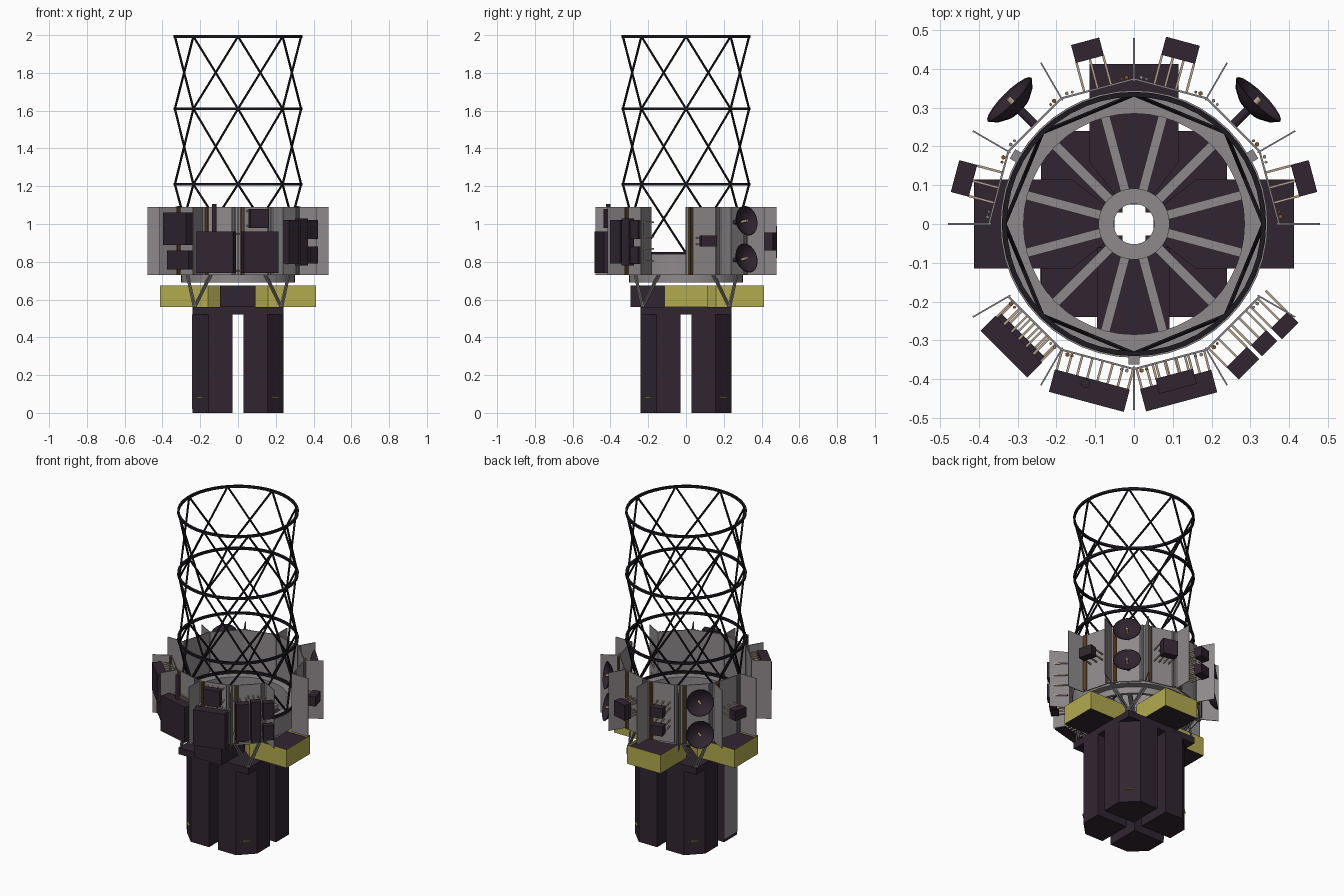
import bpy, bmesh, math
from math import sin, cos, radians, pi
from mathutils import Matrix, Vector

if "Cube" in bpy.data.objects:
    bpy.data.objects.remove(bpy.data.objects["Cube"])


def material(name, r, g, b):
    m = bpy.data.materials.new(name)
    lin = lambda c: ((c + 0.055) / 1.055) ** 2.4 if c > 0.04 else c / 12.92
    m.diffuse_color = (lin(r), lin(g), lin(b), 1)
    m.use_nodes = True
    m.node_tree.nodes["Principled BSDF"].inputs["Base Color"].default_value = m.diffuse_color
    return m


DARK = material("dark_plum", 0.19, 0.145, 0.19)
BLACK = material("truss_black", 0.115, 0.10, 0.125)
GREY = material("panel_grey", 0.56, 0.54, 0.55)
OLIVE = material("olive_yellow", 0.70, 0.67, 0.31)
BROWN = material("pipe_brown", 0.50, 0.34, 0.16)
TAN = material("feed_tan", 0.72, 0.64, 0.55)


def finish(name, bm, *mats, smooth=False):
    bmesh.ops.recalc_face_normals(bm, faces=bm.faces)
    me = bpy.data.meshes.new(name)
    bm.to_mesh(me)
    bm.free()
    for m in mats:
        me.materials.append(m)
    ob = bpy.data.objects.new(name, me)
    bpy.context.collection.objects.link(ob)
    if smooth:
        bpy.context.view_layer.objects.active = ob
        ob.select_set(True)
        bpy.ops.object.shade_smooth_by_angle(angle=radians(40))
        ob.select_set(False)
    return ob


def box(bm, lo, hi, deg=0):
    """Box between two corners; local x = radial direction, turned by deg around z."""
    c = [(a + b) / 2 for a, b in zip(lo, hi)]
    s = [b - a for a, b in zip(lo, hi)]
    m = (Matrix.Rotation(radians(deg), 4, 'Z') @ Matrix.Translation(c)
         @ Matrix.Diagonal((*s, 1)))
    bmesh.ops.create_cube(bm, size=1, matrix=m)


def rod(bm, a, b, r, n=6):
    a, b = Vector(a), Vector(b)
    d = b - a
    m = Matrix.Translation((a + b) / 2) @ d.to_track_quat('Z', 'Y').to_matrix().to_4x4()
    bmesh.ops.create_cone(bm, cap_ends=True, segments=n, radius1=r, radius2=r,
                          depth=d.length, matrix=m)


def lathe(bm, prof, n, closed=True, m=Matrix()):
    """Spin an (r, z) profile around the local z axis."""
    rings = [[bm.verts.new(m @ Vector((r * cos(2 * pi * i / n), r * sin(2 * pi * i / n), z)))
              for i in range(n)] for r, z in prof]
    pairs = list(zip(rings, rings[1:] + rings[:1]))
    for p, q in pairs if closed else pairs[:-1]:
        for i in range(n):
            j = (i + 1) % n
            bm.faces.new((p[i], p[j], q[j], q[i]))


def prism(bm, pts, z0, z1):
    lo = [bm.verts.new((x, y, z0)) for x, y in pts]
    hi = [bm.verts.new((x, y, z1)) for x, y in pts]
    bm.faces.new(lo[::-1])
    top = bm.faces.new(hi)
    for i in range(len(pts)):
        j = (i + 1) % len(pts)
        bm.faces.new((lo[i], lo[j], hi[j], hi[i]))
    return top


def polar(r, deg, z):
    return Vector((r * cos(radians(deg)), r * sin(radians(deg)), z))


# Lattice tower: four rings and crossing diagonals
LEVELS = (0.845, 1.21, 1.61, 1.993)
bm = bmesh.new()
for z in LEVELS:
    lathe(bm, [(0.328, z - 0.007), (0.341, z - 0.007), (0.341, z + 0.007), (0.328, z + 0.007)], 48)
finish("tower_rings", bm, BLACK, smooth=True)
bm = bmesh.new()
for z0, z1 in zip(LEVELS, LEVELS[1:]):
    for k in range(8):
        for d in (-45, 45):
            rod(bm, polar(0.334, 45 * k, z0), polar(0.334, 45 * k + d, z1), 0.006)
finish("tower_diagonals", bm, BLACK, smooth=True)

# Spoked base wheel with its collar
bm = bmesh.new()
lathe(bm, [(0.285, 0.69), (0.302, 0.69), (0.302, 0.73), (0.345, 0.73), (0.345, 0.838), (0.285, 0.838)], 48)
lathe(bm, [(0.052, 0.69), (0.092, 0.69), (0.092, 0.72), (0.052, 0.72)], 32)
finish("wheel_collar", bm, GREY, smooth=True)
bm = bmesh.new()
for k in range(12):
    box(bm, (0.085, -0.012, 0.692), (0.292, 0.012, 0.716), 15 + 30 * k)
for a in (30, 150, -90):
    box(bm, (0.34, -0.014, 0.73), (0.362, 0.014, 0.85), a)
finish("wheel_spokes", bm, GREY)

# Support struts, V pairs at the four corners
bm = bmesh.new()
for a in (45, 135, 225, 315):
    for d in (-17, 17):
        for off in (-1.2, 1.2):
            rod(bm, polar(0.325, a + off, 0.56), polar(0.305, a + d + off, 0.735), 0.005)
finish("support_struts", bm, GREY)

# Ring of equipment panels (two bays open) and radial fins
bays = [15 + 30 * k for k in range(12) if k not in (6, 11)]
bm = bmesh.new()
for a in bays:
    box(bm, (0.359, -0.095, 0.73), (0.364, 0.095, 1.09), a)
finish("bay_panels", bm, GREY)
bm = bmesh.new()
for k in range(12):
    box(bm, (0.368, -0.002, 0.73), (0.48, 0.002, 1.09), 30 * k)
finish("radial_fins", bm, GREY)

# Vertical pipes beside each fin
brown, grey = bmesh.new(), bmesh.new()
for a in bays:
    t = Matrix.Rotation(radians(a), 4, 'Z')
    for bmx, y, r in ((brown, -0.079, 0.006), (brown, -0.066, 0.004), (grey, 0.08, 0.005), (grey, 0.066, 0.004)):
        rod(bmx, t @ Vector((0.370, y, 0.732)), t @ Vector((0.370, y, 1.088)), r)
finish("brown_pipes", brown, BROWN, smooth=True)
finish("grey_pipes", grey, GREY, smooth=True)

# Equipment boxes: bay angle, sideways centre, width, radial range, height range
BOXES = [(-75, 0, 0.19, 0.415, 0.475, 0.74, 0.96), (-75, 0, 0.10, 0.40, 0.44, 0.98, 1.08),
         (-105, 0, 0.20, 0.415, 0.475, 0.74, 0.96),
         (-135, 0, 0.17, 0.42, 0.475, 0.89, 1.06), (-135, 0, 0.16, 0.405, 0.45, 0.76, 0.86),
         (-45, 0.09, 0.06, 0.44, 0.48, 0.92, 1.02), (-45, 0.09, 0.06, 0.44, 0.48, 0.79, 0.88),
         (-45, 0.02, 0.055, 0.435, 0.475, 0.78, 1.03), (-45, -0.055, 0.075, 0.43, 0.475, 0.79, 1.02),
         (15, 0, 0.085, 0.43, 0.478, 0.88, 0.94), (165, 0, 0.085, 0.43, 0.478, 0.88, 0.94),
         (75, 0, 0.09, 0.44, 0.488, 0.86, 0.955),
         (105, 0, 0.075, 0.44, 0.488, 0.93, 0.99), (105, 0, 0.075, 0.44, 0.488, 0.82, 0.88)]
bm, posts = bmesh.new(), bmesh.new()
for a, t, w, r0, r1, z0, z1 in BOXES:
    box(bm, (r0, t - w / 2, z0), (r1, t + w / 2, z1), a)
    n = max(3, round(w / 0.025))
    for i in range(n):
        y = t + (i / (n - 1) - 0.5) * w * 0.95
        for z in (z0 + 0.012, z1 - 0.012):
            box(posts, (0.362, y - 0.003, z - 0.004), (r0, y + 0.003, z + 0.004), a)
finish("equipment_boxes", bm, DARK)
finish("box_standoffs", posts, TAN)
bm = bmesh.new()
rod(bm, polar(0.43, -107, 0.96), polar(0.43, -107, 1.105), 0.012, 12)
finish("small_mast", bm, DARK, smooth=True)

# Dish antennas, two on each rear diagonal bay
bowl, feed = bmesh.new(), bmesh.new()
for a in (45, 135):
    for z, tilt in ((1.01, 80), (0.81, 76)):
        m = (Matrix.Translation(polar(0.415, a, z)) @ Matrix.Rotation(radians(a), 4, 'Z')
             @ Matrix.Rotation(radians(tilt), 4, 'Y'))
        lathe(bowl, [(0.004, 0), (0.04, 0.008), (0.065, 0.023), (0.08, 0.04),
                     (0.077, 0.041), (0.062, 0.027), (0.038, 0.012), (0.004, 0.005)], 20, True, m)
        rod(feed, m @ Vector((0, 0, 0)), m @ Vector((0, 0, 0.045)), 0.008, 10)
        rod(bowl, m @ Vector((0, 0, 0.004)), polar(0.362, a, z), 0.012, 10)
finish("dish_bowls", bowl, DARK, smooth=True)
finish("dish_feeds", feed, TAN, smooth=True)

# Three tapered trays, olive walls with dark floor and underside
bm = bmesh.new()
shape = [(0.05, -0.03), (0.16, -0.115), (0.413, -0.115), (0.413, 0.115), (0.16, 0.115), (0.05, 0.03)]
for a in (0, 90, 180):
    pts = [(x * cos(radians(a)) - y * sin(radians(a)), x * sin(radians(a)) + y * cos(radians(a)))
           for x, y in shape]
    top = prism(bm, pts, 0.56, 0.675)
    bmesh.ops.inset_region(bm, faces=[top], thickness=0.014)
    top.material_index = 1
    bmesh.ops.translate(bm, verts=top.verts, vec=(0, 0, -0.018))
for f in bm.faces:
    if f.calc_center_median().z < 0.561:
        f.material_index = 1
finish("side_trays", bm, OLIVE, DARK)

# Front box, square deck and four chamfered columns
bm = bmesh.new()
box(bm, (-0.095, -0.295, 0.56), (0.092, -0.06, 0.675))
finish("front_box", bm, DARK)
bm = bmesh.new()
for a in (0, 90, 180, 270):
    t = Matrix.Rotation(radians(a), 2)
    rect = [t @ Vector(p) for p in ((0.03, 0.03), (0.24, 0.03), (0.24, 0.24), (0.03, 0.24))]
    prism(bm, rect, 0.52, 0.56)
    sec = [t @ Vector(p) for p in ((0.03, 0.03), (0.24, 0.03), (0.24, 0.155), (0.155, 0.24), (0.03, 0.24))]
    prism(bm, sec, 0, 0.52)
for a in (0, 90, 180, 270):
    box(bm, (0.055, -0.03, 0.52), (0.24, 0.03, 0.56), a)
finish("lower_columns", bm, DARK)
bm = bmesh.new()
box(bm, (-0.243, -0.155, 0.02), (-0.24, -0.03, 0.52))
finish("column_side_plate", bm, GREY)

# Small handrails low on the column chamfers
bm = bmesh.new()
for a in (45, 135, 225, 315):
    box(bm, (0.279, -0.02, 0.08), (0.288, 0.02, 0.086), a)
finish("handrails", bm, OLIVE)
